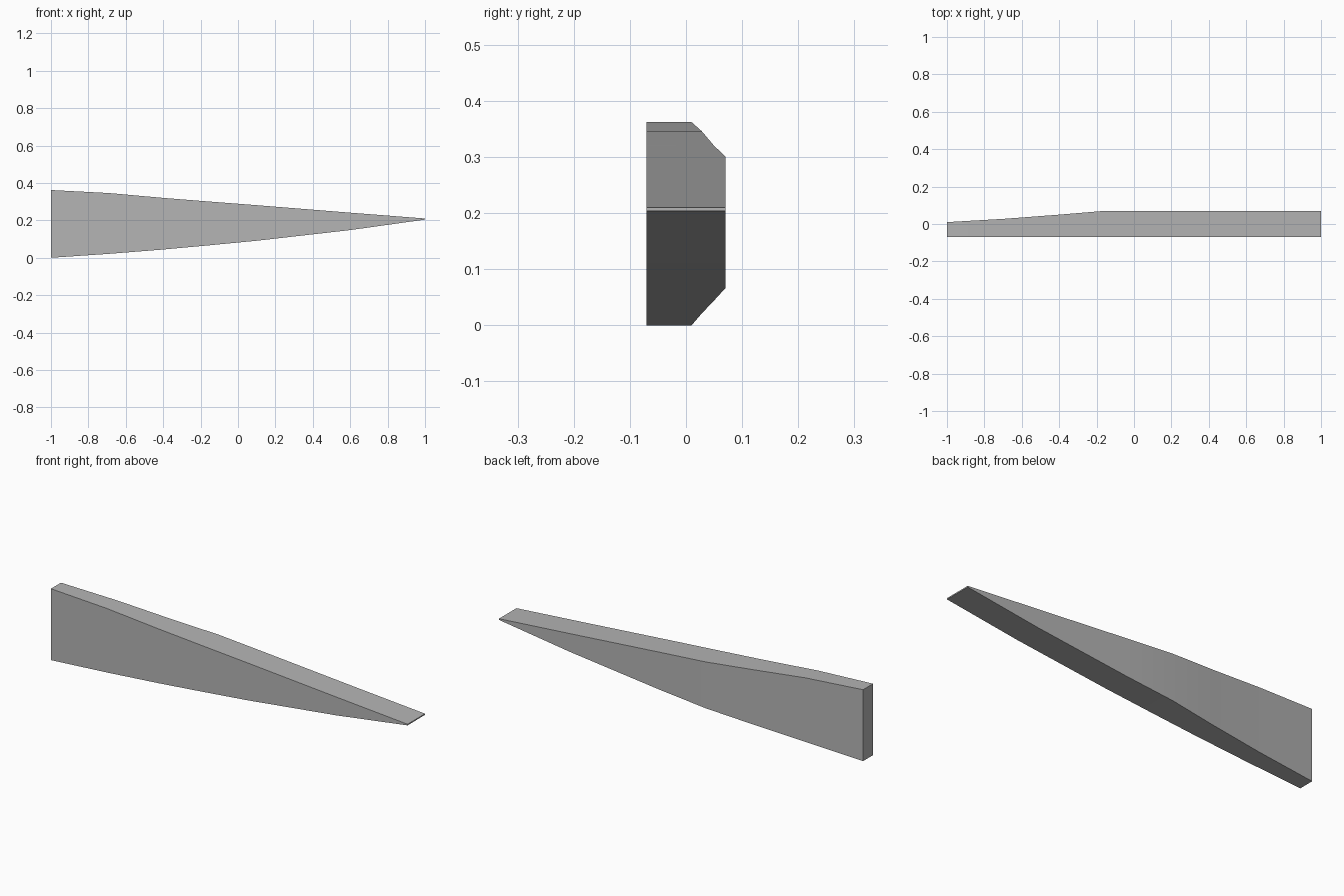
import bpy
import bmesh

cube = bpy.data.objects.get("Cube")
if cube:
    bpy.data.objects.remove(cube, do_unlink=True)

# Flat grey finish
grey = bpy.data.materials.new("plain_grey")
grey.use_nodes = True
color = (0.46, 0.46, 0.46, 1)
grey.diffuse_color = color
grey.node_tree.nodes["Principled BSDF"].inputs["Base Color"].default_value = color

# Wedge stations: x, back y, bottom z, top z
FRONT = -0.07
stations = [
    (-1.0, 0.01, 0.0, 0.362),
    (-0.69, 0.028, 0.021, 0.346),
    (-0.4, 0.05, 0.044, 0.32),
    (-0.16, 0.07, 0.066, 0.301),
    (0.1, 0.07, 0.091, 0.281),
    (0.6, 0.07, 0.148, 0.241),
    (1.0, 0.07, 0.204, 0.21),
]

bm = bmesh.new()
rings = [[bm.verts.new((x, y, z)) for y, z in
          ((FRONT, low), (back, low), (back, high), (FRONT, high))]
         for x, back, low, high in stations]

# Skin between neighbouring sections, then close both ends
for a, b in zip(rings, rings[1:]):
    for i in range(4):
        j = (i + 1) % 4
        bm.faces.new((a[i], a[j], b[j], b[i]))
bm.faces.new(rings[0])
bm.faces.new(rings[-1])
bmesh.ops.recalc_face_normals(bm, faces=bm.faces)

mesh = bpy.data.meshes.new("tapered_blade")
bm.to_mesh(mesh)
bm.free()
mesh.materials.append(grey)
blade = bpy.data.objects.new("tapered_blade", mesh)
bpy.context.collection.objects.link(blade)

# Soft shading along the length, crisp long edges
bpy.ops.object.select_all(action="DESELECT")
blade.select_set(True)
bpy.context.view_layer.objects.active = blade
bpy.ops.object.shade_smooth_by_angle()
